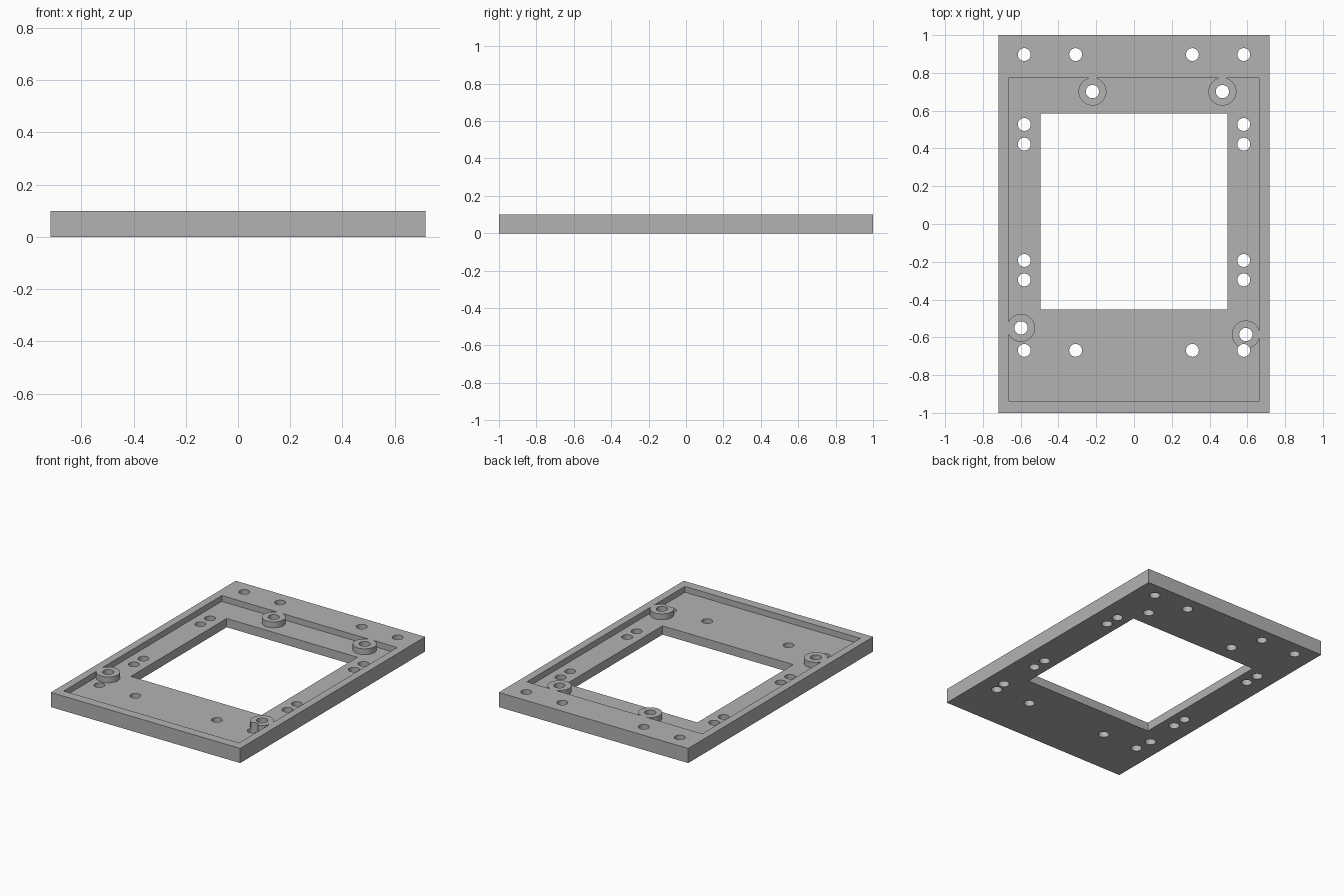
import bpy

cube = bpy.data.objects.get("Cube")
if cube:
    bpy.data.objects.remove(cube, do_unlink=True)

HEIGHT = 0.10
FLOOR = 0.06

grey = bpy.data.materials.new("plain_grey")
grey.use_nodes = True
grey.diffuse_color = (0.448, 0.448, 0.448, 1)
grey.node_tree.nodes["Principled BSDF"].inputs["Base Color"].default_value = grey.diffuse_color


def box(name, x0, x1, y0, y1, z0, z1):
    bpy.ops.mesh.primitive_cube_add(size=1, location=((x0 + x1) / 2, (y0 + y1) / 2, (z0 + z1) / 2))
    ob = bpy.context.object
    ob.name = name
    ob.scale = (x1 - x0, y1 - y0, z1 - z0)
    bpy.ops.object.transform_apply(location=True, scale=True)
    ob.data.materials.append(grey)
    return ob


def post(name, x, y, radius):
    bpy.ops.mesh.primitive_cylinder_add(vertices=48, radius=radius, depth=1, location=(x, y, 0))
    ob = bpy.context.object
    ob.name = name
    bpy.ops.object.transform_apply(location=True)
    ob.data.materials.append(grey)
    return ob


def cut(target, cutter):
    """Subtract the cutter from the target, then discard the cutter."""
    cutter.hide_render = True
    bpy.ops.object.select_all(action='DESELECT')
    bpy.context.view_layer.objects.active = target
    target.select_set(True)
    mod = target.modifiers.new("cut", 'BOOLEAN')
    mod.operation = 'DIFFERENCE'
    mod.solver = 'EXACT'
    mod.object = cutter
    bpy.ops.object.modifier_apply(modifier=mod.name)
    bpy.data.objects.remove(cutter, do_unlink=True)


# Outer plate
plate = box("mounting_plate", -0.717, 0.717, -1, 1, 0, HEIGHT)

# Shallow recess that leaves four round standoffs flush with the rim
standoffs = [(-0.22, 0.701), (0.468, 0.701), (-0.598, -0.55), (0.592, -0.585)]
recess = box("recess_cutter", -0.664, 0.664, -0.937, 0.773, FLOOR, 0.2)
for x, y in standoffs:
    cut(recess, post("standoff_cutter", x, y, 0.074))
cut(plate, recess)

# Central window
cut(plate, box("window_cutter", -0.495, 0.495, -0.453, 0.585, -0.1, 0.2))

# Standoff bores
for x, y in standoffs:
    cut(plate, post("bore_cutter", x, y, 0.035))

# Mirrored screw holes: corner rows and side pairs
screws = [(x, y) for x in (0.309, 0.581) for y in (0.897, -0.669)]
screws += [(0.581, y) for y in (0.527, 0.423, -0.193, -0.296)]
for x, y in screws:
    for side in (-1, 1):
        cut(plate, post("screw_cutter", side * x, y, 0.034))

# Smooth bores, crisp edges
bpy.ops.object.select_all(action='DESELECT')
plate.select_set(True)
bpy.context.view_layer.objects.active = plate
bpy.ops.object.shade_smooth_by_angle(angle=0.5)
